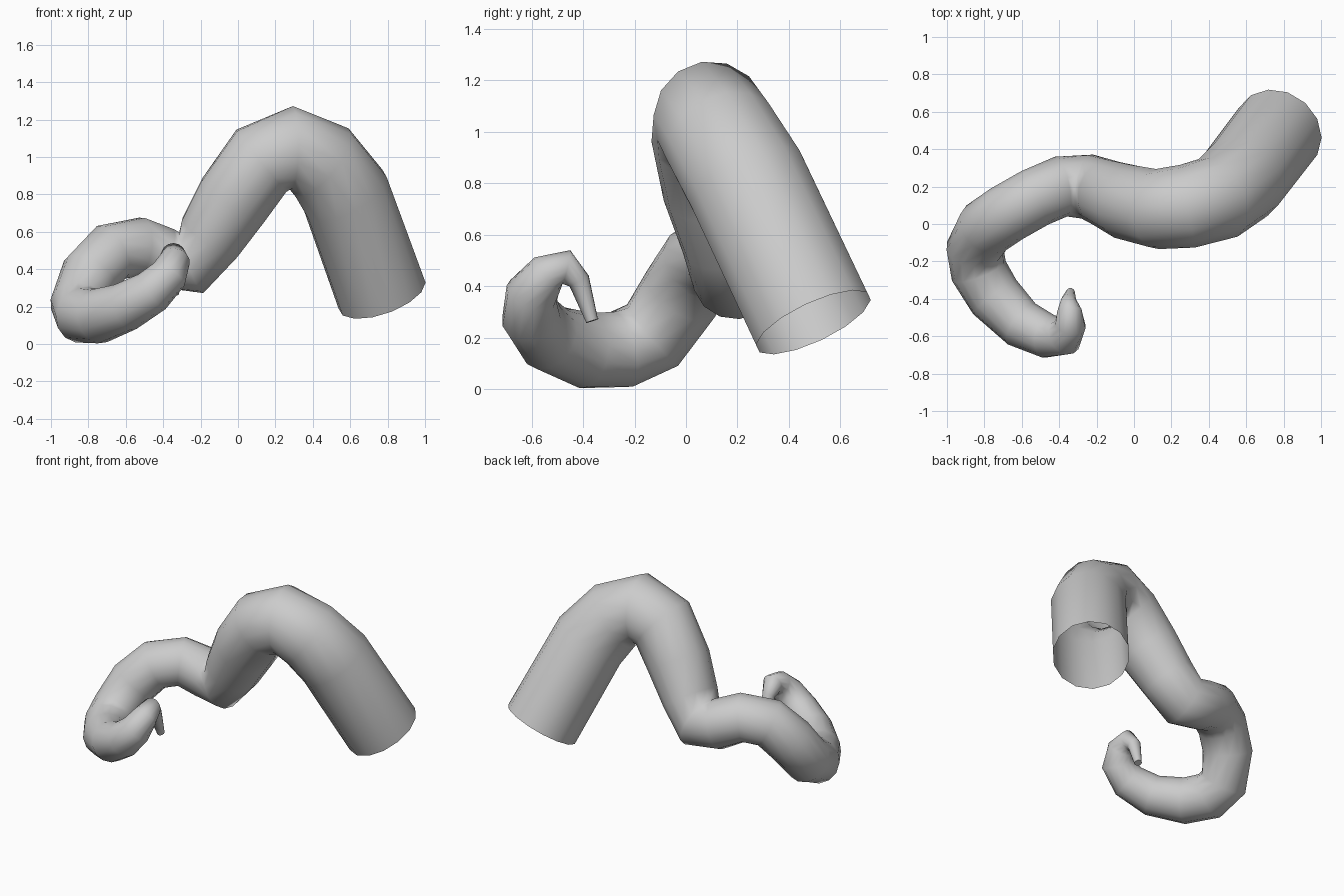
import bpy, bmesh
from math import cos, sin, tau
from mathutils import Vector

SIDES = 14
# Centre line of the tentacle from open base to tip: x, y, z, radius
PATH = [
    (0.77, 0.495, 0.26, 0.245), (0.575, 0.24, 0.80, 0.243),
    (0.45, 0.14, 0.97, 0.232), (0.285, 0.095, 1.05, 0.225),
    (0.125, 0.08, 0.98, 0.215), (-0.025, 0.115, 0.77, 0.205),
    (-0.15, 0.165, 0.57, 0.182), (-0.25, 0.20, 0.435, 0.175),
    (-0.39, 0.20, 0.46, 0.163), (-0.53, 0.14, 0.52, 0.16),
    (-0.68, 0.055, 0.49, 0.16), (-0.79, -0.02, 0.37, 0.16),
    (-0.85, -0.13, 0.21, 0.155), (-0.83, -0.25, 0.155, 0.153),
    (-0.745, -0.39, 0.15, 0.148), (-0.60, -0.535, 0.20, 0.132),
    (-0.46, -0.60, 0.28, 0.118), (-0.37, -0.60, 0.37, 0.103),
    (-0.34, -0.54, 0.445, 0.083), (-0.345, -0.465, 0.475, 0.067),
    (-0.35, -0.415, 0.42, 0.043), (-0.34, -0.365, 0.265, 0.024),
]

pts = [Vector(p[:3]) for p in PATH]
bm = bmesh.new()
rings = []
side = Vector((1, 0, 0))
for i, p in enumerate(pts):
    # Tangent bisects the neighbouring segments; frame carried along the path
    a = (p - pts[i - 1]).normalized() if i else Vector()
    b = (pts[i + 1] - p).normalized() if i < len(pts) - 1 else Vector()
    t = (a + b).normalized()
    side = (side - t * side.dot(t)).normalized()
    up = t.cross(side)
    r = PATH[i][3]
    rings.append([bm.verts.new(p + r * (side * cos(tau * k / SIDES) + up * sin(tau * k / SIDES)))
                  for k in range(SIDES)])

# Skin between rings, base left open, tip closed
for lo, hi in zip(rings, rings[1:]):
    for k in range(SIDES):
        n = (k + 1) % SIDES
        bm.faces.new((lo[k], lo[n], hi[n], hi[k]))
bm.faces.new(rings[-1])
for f in bm.faces:
    f.smooth = len(f.verts) == 4

mesh = bpy.data.meshes.new("tentacle")
bm.to_mesh(mesh)
bm.free()
bpy.context.collection.objects.link(bpy.data.objects.new("tentacle", mesh))
